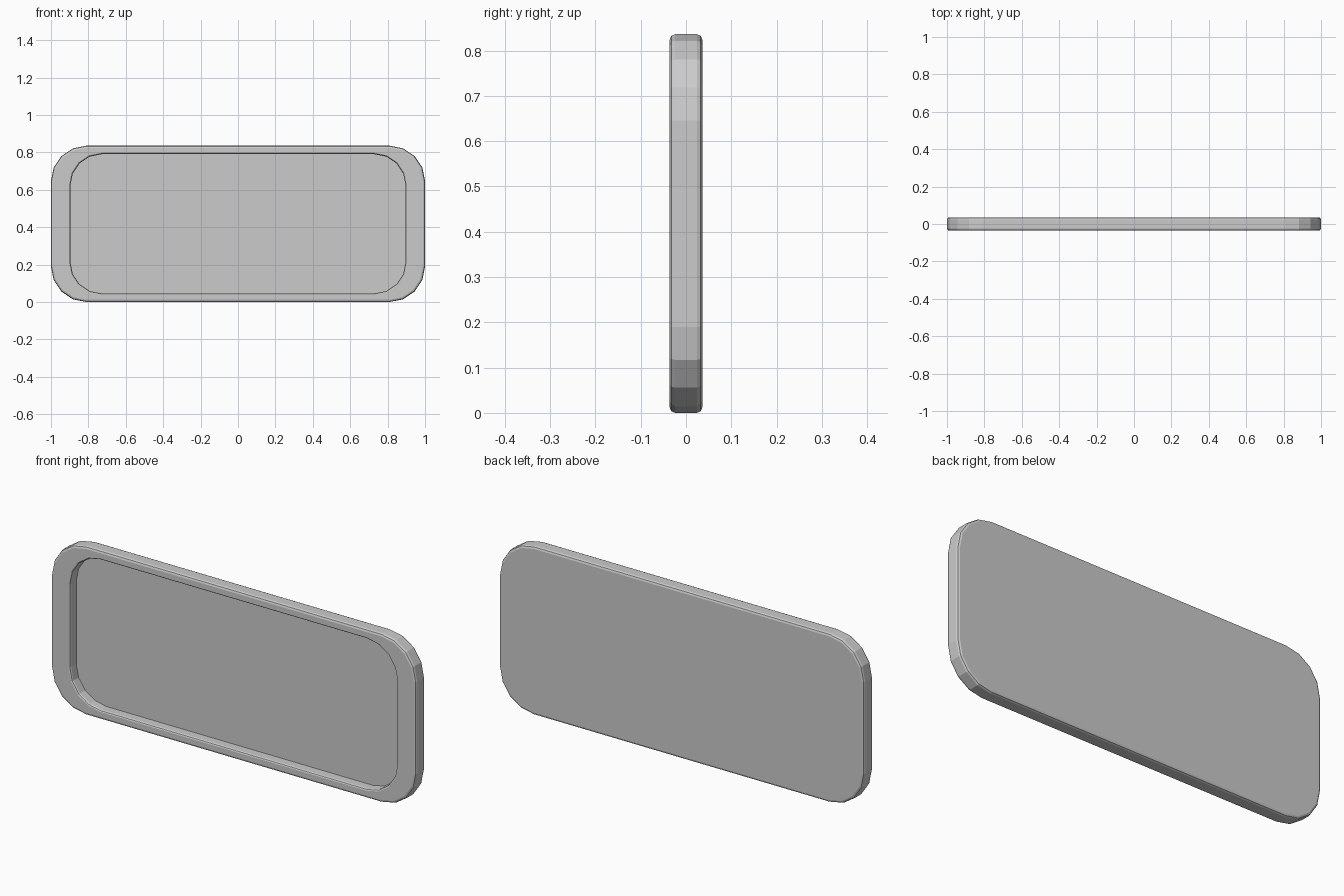
import bpy, bmesh, math

if "Cube" in bpy.data.objects:
    bpy.data.objects.remove(bpy.data.objects["Cube"])

HALF_X, HALF_Z, RADIUS = 1.0, 0.418, 0.19
HALF_Y, BEVEL, FLOOR_Y = 0.036, 0.012, 0.013


def ring(bm, y, inset, scale=1.0):
    """Rounded rectangle loop, four segments per corner."""
    hx, hz = HALF_X * scale - inset, HALF_Z * scale - inset
    r = RADIUS * scale - inset
    verts = []
    for q, (sx, sz) in enumerate([(1, 1), (-1, 1), (-1, -1), (1, -1)]):
        for i in range(5):
            a = math.radians(q * 90 + i * 22.5)
            verts.append(bm.verts.new((sx * (hx - r) + r * math.cos(a), y,
                                       HALF_Z + sz * (hz - r) + r * math.sin(a))))
    return verts


# (y, inset, scale) from the back face, over the rim, down to the recess floor
k = BEVEL * (1 - math.sqrt(0.5))
profile = [
    (HALF_Y, BEVEL, 1), (HALF_Y - k, k, 1), (HALF_Y - BEVEL, 0, 1),
    (-HALF_Y + BEVEL, 0, 1), (-HALF_Y + k, k, 1), (-HALF_Y, BEVEL, 1),
    (-HALF_Y, -0.004, 0.9), (-HALF_Y + 0.003, 0.001, 0.9),
    (-HALF_Y + 0.010, 0.004, 0.9), (FLOOR_Y, 0.004, 0.9),
]

# Tray panel with bevelled rim and recessed front
bm = bmesh.new()
rings = [ring(bm, *p) for p in profile]
for a, b in zip(rings, rings[1:]):
    n = len(a)
    for i in range(n):
        j = (i + 1) % n
        bm.faces.new((a[i], a[j], b[j], b[i]))
bm.faces.new(rings[0])
bm.faces.new(rings[-1])
bmesh.ops.recalc_face_normals(bm, faces=bm.faces)
mesh = bpy.data.meshes.new("recessed_panel")
bm.to_mesh(mesh)
bm.free()
bpy.context.collection.objects.link(bpy.data.objects.new("recessed_panel", mesh))
